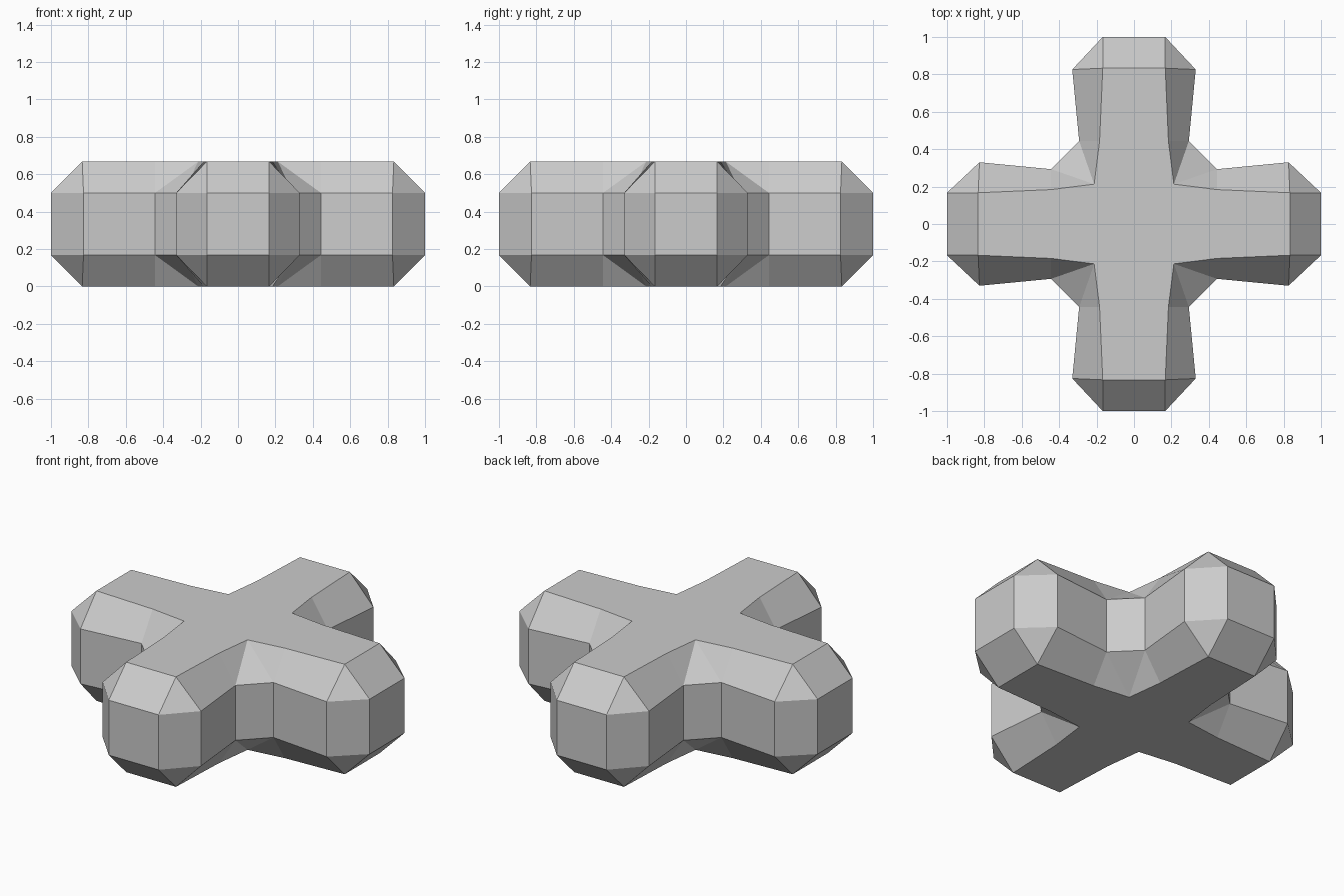
import bpy, bmesh

if "Cube" in bpy.data.objects:
    bpy.data.objects.remove(bpy.data.objects["Cube"])

# Outlines of one quadrant: widest section and the flat top/bottom section
OUTER = [(1, .167), (.826, .33), (.443, .293), (.293, .443), (.33, .826), (.167, 1)]
FLAT = [(.833, .167), (.443, .184), (.213, .213), (.184, .443), (.167, .833)]
HEIGHT, CHAMFER = .667, .167


def ring(bm, quadrant, z):
    """Repeat a quadrant outline four times by quarter turns."""
    verts = []
    for turn in range(4):
        for x, y in quadrant:
            for _ in range(turn):
                x, y = -y, x
            verts.append(bm.verts.new((x, y, z)))
    return verts


bm = bmesh.new()
low, high = ring(bm, OUTER, CHAMFER), ring(bm, OUTER, HEIGHT - CHAMFER)
caps = [(ring(bm, FLAT, 0), low), (ring(bm, FLAT, HEIGHT), high)]

# Upright walls
for i in range(24):
    j = (i + 1) % 24
    bm.faces.new((low[i], low[j], high[j], high[i]))

# Flat caps and sloped chamfers
for flat, wide in caps:
    bm.faces.new(flat)
    for q in range(4):
        o = [wide[(q * 6 + k) % 24] for k in range(7)]
        f = [flat[(q * 5 + k) % 20] for k in range(6)]
        for face in ((f[0], o[0], o[1]), (f[0], o[1], o[2], f[1]),
                     (f[1], o[2], f[2]), (f[2], o[2], o[3]), (f[2], o[3], f[3]),
                     (f[3], o[3], o[4], f[4]), (f[4], o[4], o[5]),
                     (f[4], o[5], o[6], f[5])):
            bm.faces.new(face)

bmesh.ops.recalc_face_normals(bm, faces=bm.faces)
mesh = bpy.data.meshes.new("cross_block")
bm.to_mesh(mesh)
bm.free()
bpy.context.collection.objects.link(bpy.data.objects.new("cross_block", mesh))
